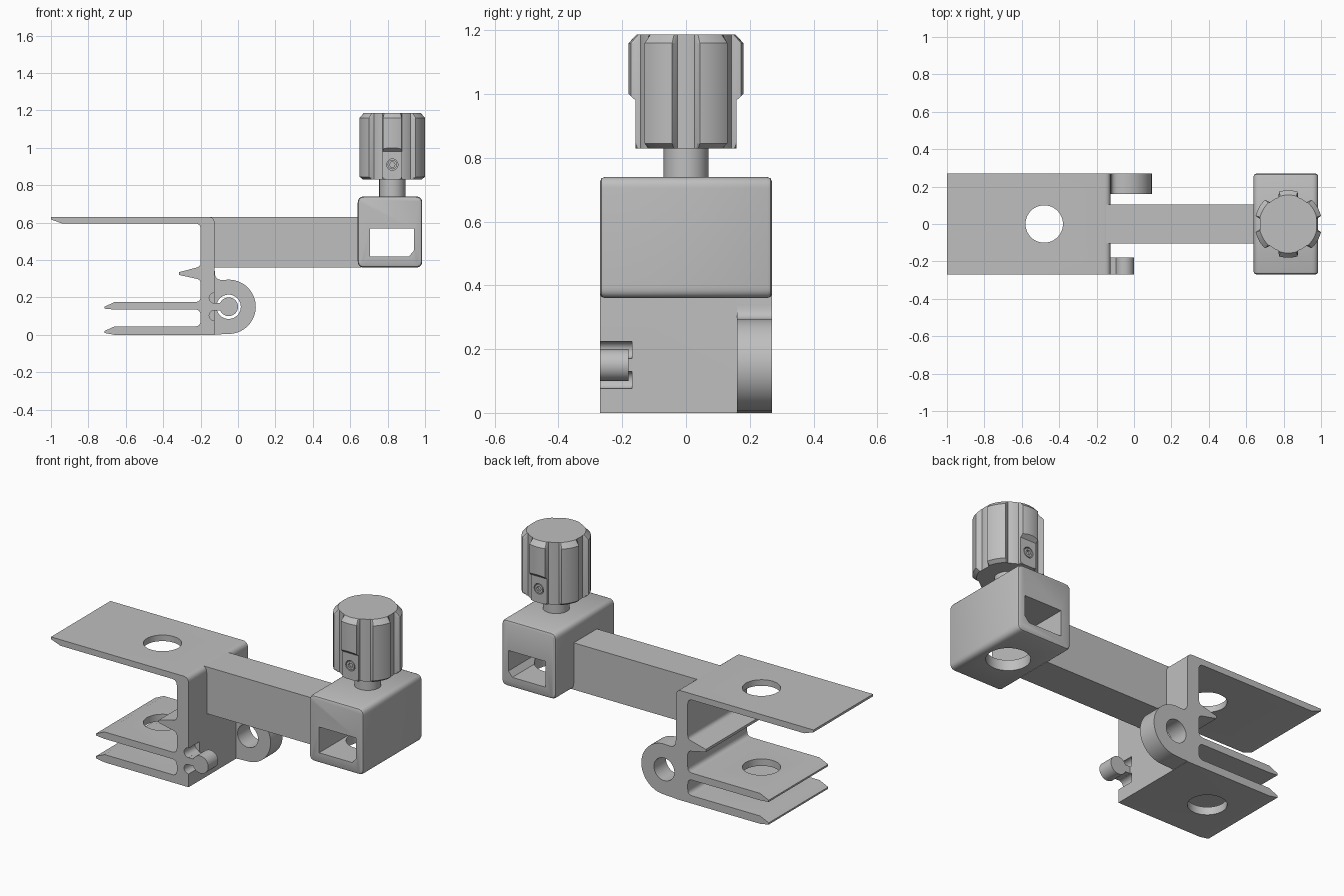
import bpy, bmesh
from math import sin, cos, pi, radians
from mathutils import Vector, Matrix

if "Cube" in bpy.data.objects:
    bpy.data.objects.remove(bpy.data.objects["Cube"])

grey = bpy.data.materials.new("plain grey")
grey.use_nodes = True
GREY = (0.52, 0.52, 0.52, 1)
grey.diffuse_color = GREY
grey.node_tree.nodes["Principled BSDF"].inputs["Base Color"].default_value = GREY


def finish(name, bm):
    bmesh.ops.recalc_face_normals(bm, faces=bm.faces)
    mesh = bpy.data.meshes.new(name)
    bm.to_mesh(mesh)
    bm.free()
    mesh.materials.append(grey)
    ob = bpy.data.objects.new(name, mesh)
    bpy.context.collection.objects.link(ob)
    return ob


def rounded(points, steps=6):
    """Outline whose corners (x, z, radius) are softened into curves."""
    out = []
    for i, p in enumerate(points):
        c = Vector(p[:2])
        if len(p) == 2:
            out.append(c)
            continue
        a = c + (Vector(points[i - 1][:2]) - c).normalized() * p[2]
        b = c + (Vector(points[(i + 1) % len(points)][:2]) - c).normalized() * p[2]
        for k in range(steps + 1):
            t = k / steps
            w = 0.45 * 2 * t * (1 - t) + 0.55 * 2 * t * (1 - t)
            out.append(a * (1 - t) ** 2 + c * w + b * t ** 2)
    return out


def prism(name, outline, y0, y1):
    """Extrude an x-z outline from y0 to y1."""
    bm = bmesh.new()
    face = bm.faces.new([bm.verts.new((x, y0, z)) for x, z in outline])
    ext = bmesh.ops.extrude_face_region(bm, geom=[face])["geom"]
    bmesh.ops.translate(bm, vec=(0, y1 - y0, 0),
                        verts=[g for g in ext if isinstance(g, bmesh.types.BMVert)])
    return finish(name, bm)


def circle(x, z, r, n=40, a0=0, a1=360):
    """Points on an arc; a full turn leaves out the repeated end."""
    count = n if a1 - a0 == 360 else n + 1
    return [(x + r * cos(radians(a0 + (a1 - a0) * k / n)),
             z + r * sin(radians(a0 + (a1 - a0) * k / n))) for k in range(count)]


def upright(name, x, r, z0, z1, n=48):
    bm = bmesh.new()
    bmesh.ops.create_cone(bm, cap_ends=True, segments=n, radius1=r, radius2=r, depth=z1 - z0,
                          matrix=Matrix.Translation((x, 0, (z0 + z1) / 2)))
    return finish(name, bm)


def apply(ob, mod):
    bpy.ops.object.select_all(action='DESELECT')
    bpy.context.view_layer.objects.active = ob
    ob.select_set(True)
    bpy.ops.object.modifier_apply(modifier=mod.name)


def cut(ob, *cutters):
    for cutter in cutters:
        mod = ob.modifiers.new("cut", 'BOOLEAN')
        mod.operation, mod.solver, mod.object = 'DIFFERENCE', 'EXACT', cutter
        apply(ob, mod)
        bpy.data.objects.remove(cutter)


def smooth(ob, angle=28):
    bpy.ops.object.select_all(action='DESELECT')
    bpy.context.view_layer.objects.active = ob
    ob.select_set(True)
    bpy.ops.object.shade_smooth_by_angle(angle=radians(angle))


HALF = 0.27          # half depth of bracket and clamp block
PX, PZ = -0.05, 0.15  # hinge axis
KX = 0.825           # knob axis

# Bracket: web, three plates with tapered tips, and a spur
bracket = prism("bracket", rounded([
    (-0.125, 0), (-0.125, 0.63, 0.035), (-1, 0.63), (-1, 0.617), (-0.94, 0.595),
    (-0.2, 0.595, 0.03), (-0.2, 0.365, 0.02), (-0.315, 0.335), (-0.315, 0.32),
    (-0.2, 0.295, 0.02), (-0.2, 0.175, 0.03), (-0.66, 0.175), (-0.715, 0.15),
    (-0.715, 0.14), (-0.66, 0.135), (-0.2, 0.135, 0.03), (-0.2, 0.045, 0.03),
    (-0.66, 0.045), (-0.715, 0.02), (-0.715, 0.01), (-0.66, 0)]), -HALF, HALF)
cut(bracket, upright("plate_hole", -0.48, 0.1, -0.1, 0.8))
for side in (-1, 1):
    cut(bracket, prism("notch", circle(-0.127, PZ + side * 0.047, 0.027, 20), -0.4, -0.17))
smooth(bracket)

# Hinge lug at the back
lug_outline = circle(PX, PZ, 0.145, 36, -90, 98)
lug_outline += [tuple(p) for p in rounded(
    [(-0.07, 0.294), (-0.124, 0.29, 0.045), (-0.124, 0.34)])[1:]]
lug_outline += [(-0.15, 0.34), (-0.15, 0)]
lug = prism("hinge_lug", lug_outline, 0.16, HALF)
cut(lug, prism("lug_hole", circle(PX, PZ, 0.065), 0.1, 0.4))
smooth(lug)

# Snap pin at the front with its neck
smooth(prism("snap_pin", circle(PX, PZ, 0.05), -HALF, -0.18))
prism("snap_pin_neck", [(-0.14, 0.13), (-0.07, 0.13), (-0.07, 0.17), (-0.14, 0.17)], -HALF, -0.18)

# Arm
prism("arm", [(-0.16, 0.36), (0.66, 0.36), (0.66, 0.629), (-0.16, 0.629)], -0.105, 0.105)

# Clamp block with a slot through it and a round hole below
block = prism("clamp_block", rounded([(0.64, 0.36, 0.035), (0.985, 0.36, 0.035),
                                      (0.985, 0.74, 0.035), (0.64, 0.74, 0.035)]), -HALF, HALF)
bevel = block.modifiers.new("bevel", 'BEVEL')
bevel.width, bevel.segments, bevel.angle_limit = 0.015, 2, radians(60)
apply(block, bevel)
cut(block,
    prism("slot", [(0.705, 0.42), (0.915, 0.42), (0.94, 0.45), (0.94, 0.568), (0.705, 0.568)],
          -0.4, 0.4),
    upright("bottom_hole", KX, 0.113, 0.3, 0.47))
smooth(block)

# Screw neck
smooth(upright("screw_neck", KX, 0.07, 0.6, 0.86))


# Knob: six raised ribs around a round body
def rib_radius(angle):
    off = abs((angle - 30 + 30) % 60 - 30)
    return 0.18 if off <= 16 else max(0.152, 0.18 - (off - 16) * 0.007)


bm = bmesh.new()
rings = []
for z, limit in ((0.83, 0.16), (0.845, 0.18), (1.16, 0.18), (1.187, 0.155)):
    rings.append([bm.verts.new((KX + min(limit, rib_radius(a)) * cos(radians(a)),
                                min(limit, rib_radius(a)) * sin(radians(a)), z))
                  for a in range(0, 360, 2)])
for low, high in zip(rings, rings[1:]):
    for i in range(len(low)):
        bm.faces.new((low[i - 1], low[i], high[i], high[i - 1]))
bm.faces.new(rings[0])
bm.faces.new(rings[-1])
knob = finish("knob", bm)

# Flat seats on the front and back ribs, each with a set screw
for side in (-1, 1):
    seat = prism("seat", [(side * 0.3, 0.8), (side * 0.158, 0.8), (side * 0.158, 0.98),
                          (side * 0.18, 1.0), (side * 0.3, 1.0)], -0.06, 0.06)
    seat.data.transform(Matrix.Translation((KX, 0, 0)) @ Matrix.Rotation(pi / 2, 4, 'Z'))
    cut(knob, seat, prism("bore", circle(KX, 0.91, 0.03, 24), side * 0.14, side * 0.25))
    screw = prism("set_screw", circle(KX, 0.91, 0.025, 24), side * 0.13, side * 0.158)
    cut(screw, prism("socket", circle(KX, 0.91, 0.015, 6), side * 0.145, side * 0.25))
    smooth(screw)
smooth(knob, 20)
